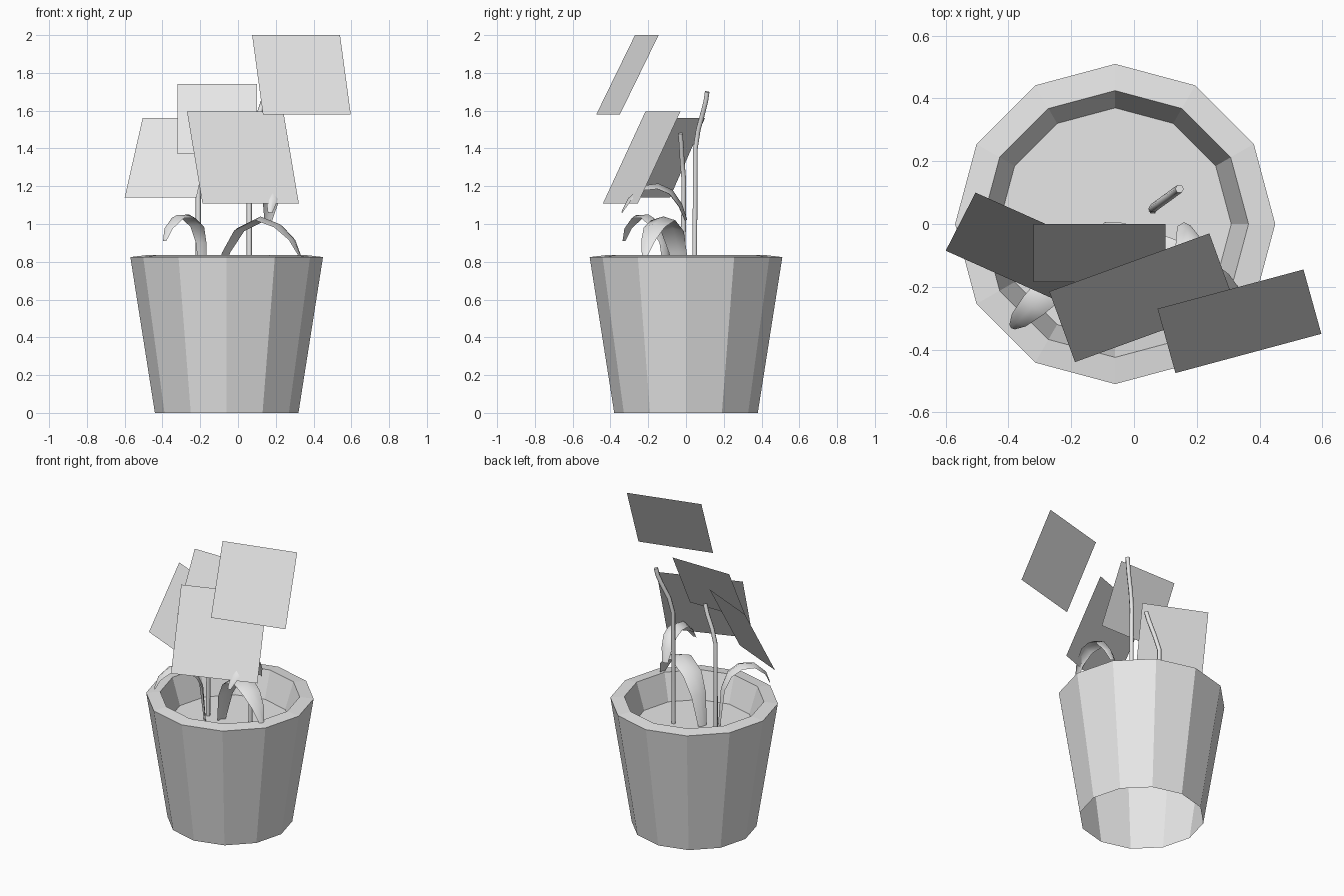
import bpy
import bmesh
import math
from mathutils import Vector

default = bpy.data.objects.get("Cube")
if default:
    bpy.data.objects.remove(default, do_unlink=True)

# One plain grey for everything
grey = bpy.data.materials.new("light_grey")
grey.use_nodes = True
colour = (0.8, 0.8, 0.8, 1)
grey.diffuse_color = colour
grey.node_tree.nodes["Principled BSDF"].inputs["Base Color"].default_value = colour

SIDES = 12
CENTRE_X = -0.06
SOIL_Z = 0.66


def finish(name, bm, smooth=False):
    mesh = bpy.data.meshes.new(name)
    for face in bm.faces:
        face.smooth = smooth
    bm.to_mesh(mesh)
    bm.free()
    mesh.materials.append(grey)
    obj = bpy.data.objects.new(name, mesh)
    bpy.context.collection.objects.link(obj)
    return obj


def ring(bm, radius, z):
    angles = [math.tau * i / SIDES for i in range(SIDES)]
    return [bm.verts.new((CENTRE_X + radius * math.cos(a), radius * math.sin(a), z))
            for a in angles]


def bridge(bm, low, high):
    for i in range(len(low)):
        j = (i + 1) % len(low)
        bm.faces.new((low[i], low[j], high[j], high[i]))


# Pot: outer wall, rim and inner wall, open underneath
bm = bmesh.new()
rings = [ring(bm, r, z) for r, z in
         [(0.38, 0), (0.51, 0.825), (0.425, 0.835), (0.37, SOIL_Z)]]
for low, high in zip(rings, rings[1:]):
    bridge(bm, low, high)
finish("pot", bm)

# Soil disc
bm = bmesh.new()
bm.faces.new(ring(bm, 0.37, SOIL_Z))
finish("soil", bm)


# Flower cards: top left corner, edge across, edge down
def card(name, corner, across, down):
    bm = bmesh.new()
    c, a, d = Vector(corner), Vector(across), Vector(down)
    bm.faces.new([bm.verts.new(p) for p in (c, c + d, c + d + a, c + a)])
    finish(name, bm)


card("flower_card_high", (0.075, -0.27, 2), (0.465, 0.125, 0), (0.057, -0.205, -0.42))
card("flower_card_side", (-0.505, 0.10, 1.56), (0.38, -0.17, 0), (-0.095, -0.185, -0.42))
card("flower_card_back", (-0.32, 0, 1.74), (0.42, 0, 0), (0, -0.185, -0.37))
card("flower_card_front", (-0.27, -0.215, 1.595), (0.51, 0.185, 0), (0.082, -0.225, -0.487))


# Stems: thin bent tubes
def stem(name, points):
    data = bpy.data.curves.new(name, "CURVE")
    data.dimensions = "3D"
    data.bevel_depth = 0.014
    data.bevel_resolution = 1
    data.use_fill_caps = True
    spline = data.splines.new("POLY")
    spline.points.add(len(points) - 1)
    for point, co in zip(spline.points, points):
        point.co = (*co, 1)
    data.materials.append(grey)
    bpy.context.collection.objects.link(bpy.data.objects.new(name, data))


stem("tall_stem", [(0.06, 0.045, SOIL_Z), (0.06, 0.05, 1.4), (0.08, 0.065, 1.5),
                   (0.115, 0.09, 1.59), (0.135, 0.105, 1.65), (0.145, 0.112, 1.70)])
stem("short_stem", [(-0.21, -0.015, SOIL_Z), (-0.21, -0.012, 1.24), (-0.18, -0.02, 1.33),
                    (-0.14, -0.025, 1.42), (-0.12, -0.03, 1.48)])


# Leaves: arched strips with a creased middle, widest halfway along
def leaf(name, points, width, crease):
    points = [Vector(p) for p in points]
    plan = points[-1] - points[0]
    side = Vector((-plan.y, plan.x, 0)).normalized()
    bm = bmesh.new()
    rows = []
    for i, p in enumerate(points):
        t = i / (len(points) - 1)
        tangent = points[min(i + 1, len(points) - 1)] - points[max(i - 1, 0)]
        up = tangent.normalized().cross(side)
        swell = 0.15 + 0.85 * math.sin(math.pi * (0.1 + 0.87 * t))
        rows.append([bm.verts.new(p + side * s * swell * width / 2
                                  + up * (abs(s) - 0.5) * crease * swell * -1)
                     for s in (-1, 0, 1)])
    for a, b in zip(rows, rows[1:]):
        for k in range(2):
            bm.faces.new((a[k], a[k + 1], b[k + 1], b[k]))
    finish(name, bm, smooth=True)


leaf("right_leaf", [(-0.11, -0.02, SOIL_Z), (-0.07, -0.04, 0.85), (0.0, -0.07, 0.97),
                    (0.12, -0.12, 1.03), (0.22, -0.17, 0.99), (0.29, -0.2, 0.92),
                    (0.33, -0.22, 0.83)], 0.14, 0.02)
leaf("left_leaf", [(-0.18, -0.09, SOIL_Z), (-0.19, -0.11, 0.9), (-0.21, -0.15, 0.99),
                   (-0.26, -0.2, 1.04), (-0.32, -0.26, 1.04), (-0.37, -0.31, 0.98),
                   (-0.39, -0.33, 0.91)], 0.1, 0.02)
leaf("upper_leaf", [(0.16, 0.0, 1.02), (0.17, -0.03, 1.1), (0.18, -0.08, 1.17),
                    (0.185, -0.15, 1.2), (0.185, -0.23, 1.19), (0.18, -0.3, 1.13),
                    (0.17, -0.34, 1.06)], 0.1, 0.03)
